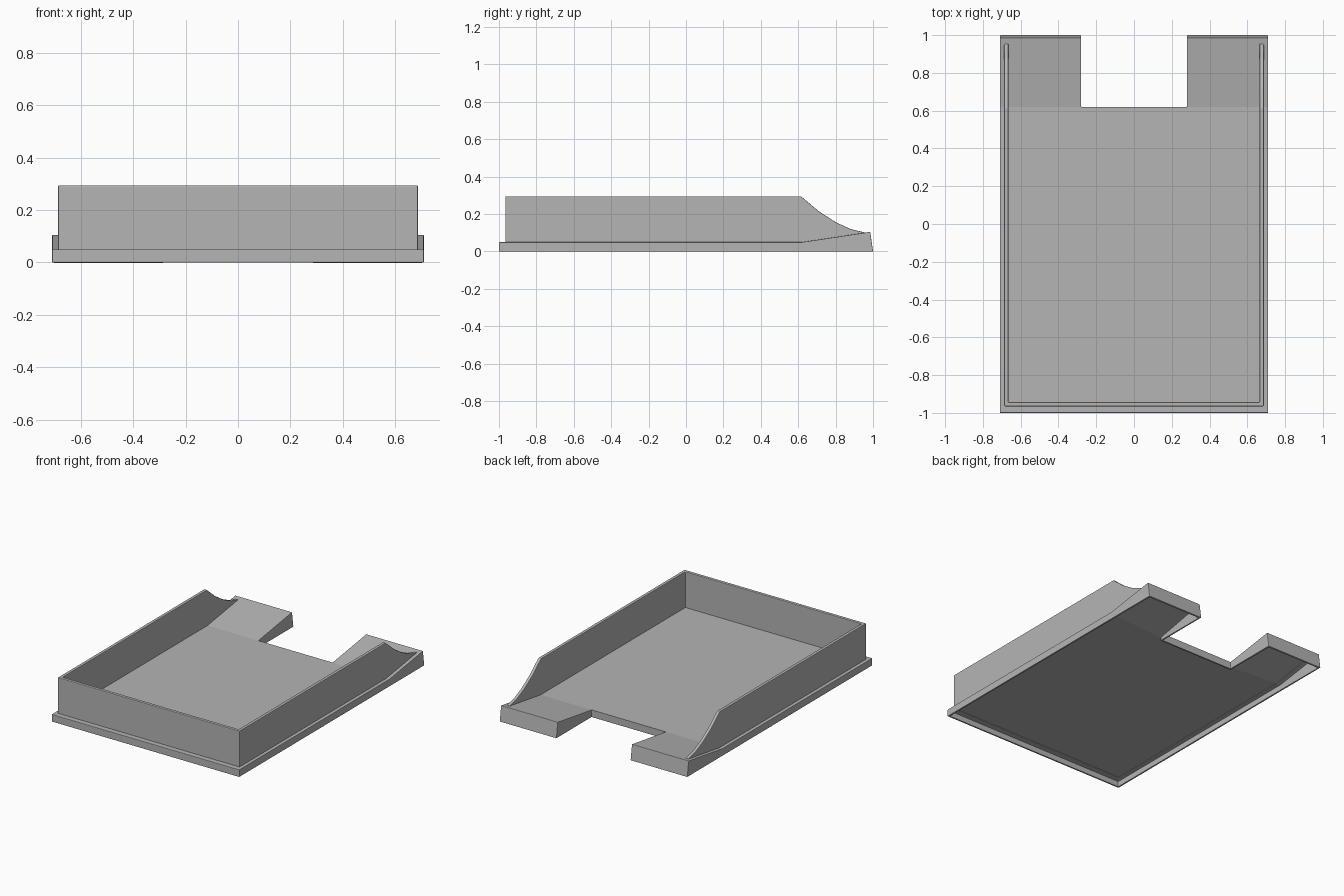
import bpy
import bmesh

cube = bpy.data.objects.get("Cube")
if cube:
    bpy.data.objects.remove(cube, do_unlink=True)

# Single plastic colour
GREY = (0.46, 0.46, 0.46, 1.0)
plastic = bpy.data.materials.new("grey plastic")
plastic.use_nodes = True
plastic.diffuse_color = GREY
bsdf = plastic.node_tree.nodes["Principled BSDF"]
bsdf.inputs["Base Color"].default_value = GREY
bsdf.inputs["Roughness"].default_value = 0.6

# Main dimensions
HALF_W, HALF_L = 0.71, 1.0        # base footprint
FLOOR, LIP = 0.05, 0.105          # floor height, raised back lip height
RAMP_Y, LIP_Y = 0.62, 0.985       # start and end of the ramp
NOTCH = 0.28                      # half width of the hand notch
WALL_X, WALL_IN = 0.687, 0.665    # outer and inner side wall faces
WALL_FRONT, WALL_FRONT_IN = -0.965, -0.943
WALL_TOP = 0.295


def finish(name, bm):
    mesh = bpy.data.meshes.new(name)
    bm.to_mesh(mesh)
    bm.free()
    mesh.materials.append(plastic)
    obj = bpy.data.objects.new(name, mesh)
    bpy.context.collection.objects.link(obj)
    return obj


def soften(obj, width):
    mod = obj.modifiers.new("soft edges", "BEVEL")
    mod.width = width
    mod.segments = 2
    mod.limit_method = "ANGLE"
    mod.angle_limit = 0.6


def prism(name, profile, half_width):
    """Extrude a (y, z) profile across x."""
    bm = bmesh.new()
    face = bm.faces.new([bm.verts.new((-half_width, y, z)) for y, z in profile])
    ext = bmesh.ops.extrude_face_region(bm, geom=[face])["geom"]
    moved = [v for v in ext if isinstance(v, bmesh.types.BMVert)]
    bmesh.ops.translate(bm, verts=moved, vec=(2 * half_width, 0, 0))
    bmesh.ops.recalc_face_normals(bm, faces=bm.faces)
    return finish(name, bm)


# Tray base: floor, two ramps and a skirt, as a thin shell open below
bm = bmesh.new()
front = [bm.verts.new((s * HALF_W, -HALF_L, FLOOR)) for s in (-1, 1)]
columns = (HALF_W, NOTCH, -NOTCH, -HALF_W)
bend = [bm.verts.new((x, RAMP_Y, FLOOR)) for x in columns]
lip = [bm.verts.new((x, LIP_Y, LIP)) for x in columns]
bm.faces.new(front + bend)
for i in (0, 2):
    bm.faces.new((bend[i + 1], bend[i], lip[i], lip[i + 1]))
rim = [e for e in bm.edges if e.is_boundary]
skirt = bmesh.ops.extrude_edge_only(bm, edges=rim)["geom"]
for v in skirt:
    if isinstance(v, bmesh.types.BMVert):
        v.co.z = 0
        if v.co.y > 0.9:
            v.co.y = HALF_L
bmesh.ops.recalc_face_normals(bm, faces=bm.faces)
bm.normal_update()
if max(bm.faces, key=lambda f: f.calc_area()).normal.z < 0:
    bmesh.ops.reverse_faces(bm, faces=bm.faces)
base = finish("tray_base", bm)
shell = base.modifiers.new("shell", "SOLIDIFY")
shell.thickness = 0.012
shell.offset = -1
shell.use_even_offset = True
soften(base, 0.003)

# Walls: swept-down side profile, hollowed into a U open at the back
profile = [(WALL_FRONT, 0.034), (RAMP_Y, 0.034), (0.955, 0.086), (0.955, 0.102),
           (0.88, 0.12), (0.80, 0.157), (0.71, 0.215), (0.615, WALL_TOP),
           (WALL_FRONT, WALL_TOP)]
walls = prism("tray_walls", profile, WALL_X)
hollow = prism("wall_hollow", [(WALL_FRONT_IN, -1), (2, -1), (2, 1), (WALL_FRONT_IN, 1)],
               WALL_IN)
hollow.hide_render = True
cut = walls.modifiers.new("hollow", "BOOLEAN")
cut.operation = "DIFFERENCE"
cut.solver = "EXACT"
cut.object = hollow
bpy.context.view_layer.objects.active = walls
bpy.ops.object.modifier_apply(modifier=cut.name)
bpy.data.objects.remove(hollow, do_unlink=True)
soften(walls, 0.004)
